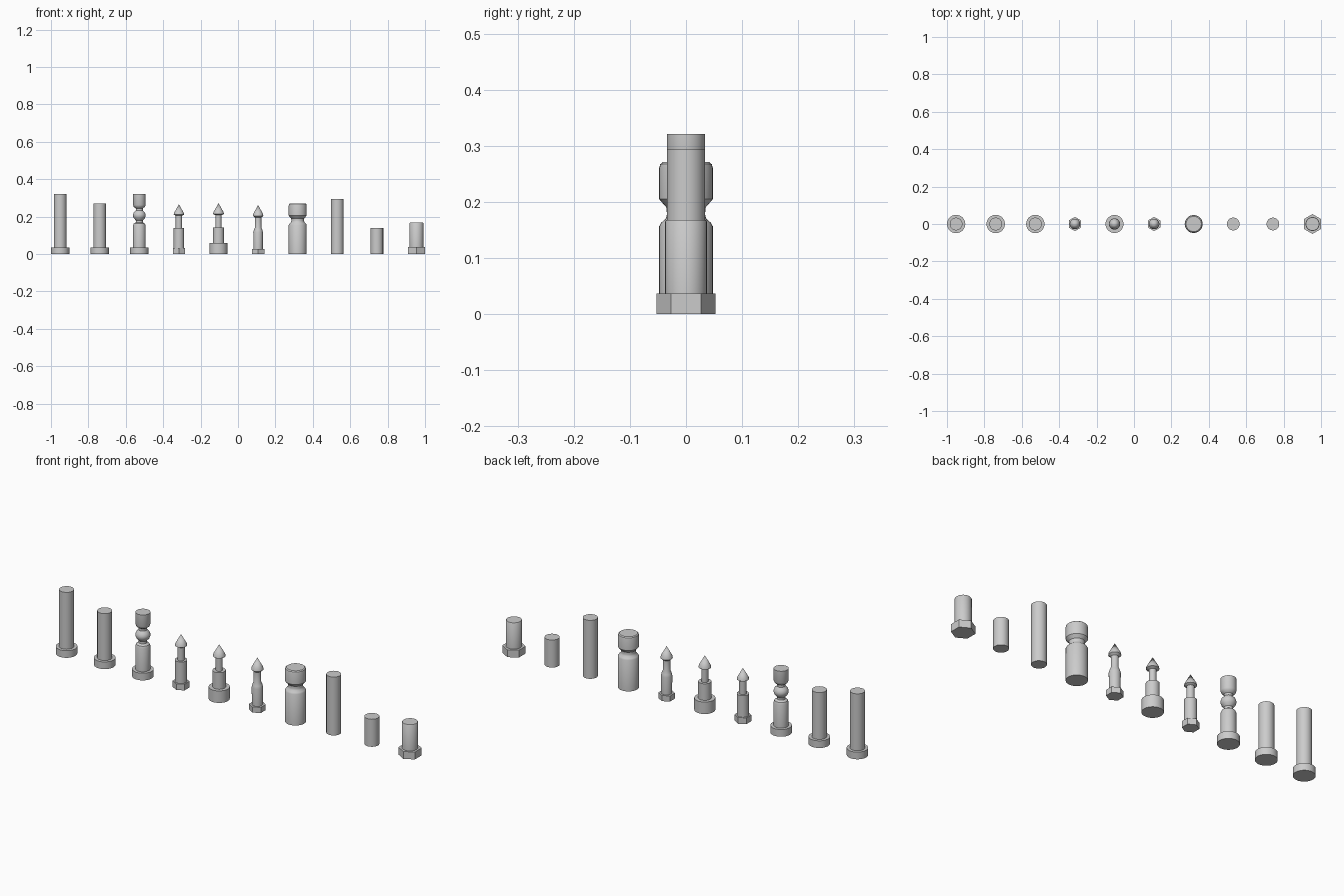
import bpy, bmesh, math

if "Cube" in bpy.data.objects:
    bpy.data.objects.remove(bpy.data.objects["Cube"])


def lathe(name, x, profile, sides=32, hex_below=0):
    """Revolve (radius, z) points; the first hex_below points form a separate hexagonal head."""
    bm = bmesh.new()

    def shell(points, n):
        rings = []
        for r, z in points:
            if r == 0:
                rings.append([bm.verts.new((0, 0, z))])
            else:
                rings.append([bm.verts.new((r * math.cos(math.pi / 2 + 2 * math.pi * i / n),
                                            r * math.sin(math.pi / 2 + 2 * math.pi * i / n), z))
                              for i in range(n)])
        for a, b in zip(rings, rings[1:]):
            for i in range(n):
                j = (i + 1) % n
                if len(b) == 1:
                    bm.faces.new((a[i], a[j], b[0]))
                else:
                    bm.faces.new((a[i], a[j], b[j], b[i]))
        bm.faces.new(rings[0][::-1])
        if len(rings[-1]) > 1:
            bm.faces.new(rings[-1])

    if hex_below:
        shell(profile[:hex_below], 6)
    shell(profile[hex_below:], sides)
    me = bpy.data.meshes.new(name)
    bm.to_mesh(me)
    bm.free()
    ob = bpy.data.objects.new(name, me)
    ob.location.x = x
    bpy.context.collection.objects.link(ob)
    bpy.context.view_layer.objects.active = ob
    ob.select_set(True)
    bpy.ops.object.shade_smooth_by_angle(angle=math.radians(35))
    ob.select_set(False)


def headed(head_r, head_h, r, h):
    return [(head_r, 0), (head_r, head_h), (r, head_h), (r, h)]


# Each entry: name, profile, number of hexagonal head points
pins = [
    ("long_headed_pin", headed(.049, .036, .034, .321), 0),
    ("short_headed_pin", headed(.049, .036, .034, .271), 0),
    # spool pin with a bead between two necks
    ("beaded_pin", [(.049, 0), (.049, .036), (.034, .036), (.034, .152), (.030, .162),
                    (.019, .169), (.019, .180), (.030, .192), (.034, .203), (.034, .211),
                    (.030, .222), (.019, .233), (.019, .244), (.030, .252), (.034, .262),
                    (.034, .321)], 0),
    # pointed pins
    ("pointed_hex_pin", [(.038, 0), (.038, .031), (.028, .031), (.028, .139), (.017, .139),
                         (.017, .205), (.028, .211), (.026, .220), (0, .266)], 2),
    ("pointed_round_pin", [(.048, 0), (.048, .060), (.030, .060), (.030, .143), (.016, .143),
                           (.016, .208), (.029, .214), (.027, .224), (0, .272)], 0),
    ("waisted_pointed_pin", [(.038, 0), (.038, .028), (.025, .028), (.026, .115), (.023, .128),
                             (.017, .142), (.017, .195), (.028, .204), (.026, .215),
                             (0, .262)], 2),
    # thick pin with one groove
    ("grooved_pin", [(.048, 0), (.048, .156), (.044, .163), (.036, .170), (.034, .178),
                     (.035, .190), (.048, .205), (.048, .260), (.046, .267), (.041, .271)], 0),
    ("long_plain_pin", [(.034, 0), (.034, .293)], 0),
    ("short_plain_pin", [(.034, 0), (.034, .138)], 0),
    ("hex_bolt", [(.053, 0), (.053, .037), (.037, .037), (.037, .165), (.035, .168)], 2),
]

for i, (name, profile, hex_points) in enumerate(pins):
    lathe(name, -.951 + .2117 * i, profile, hex_below=hex_points)
